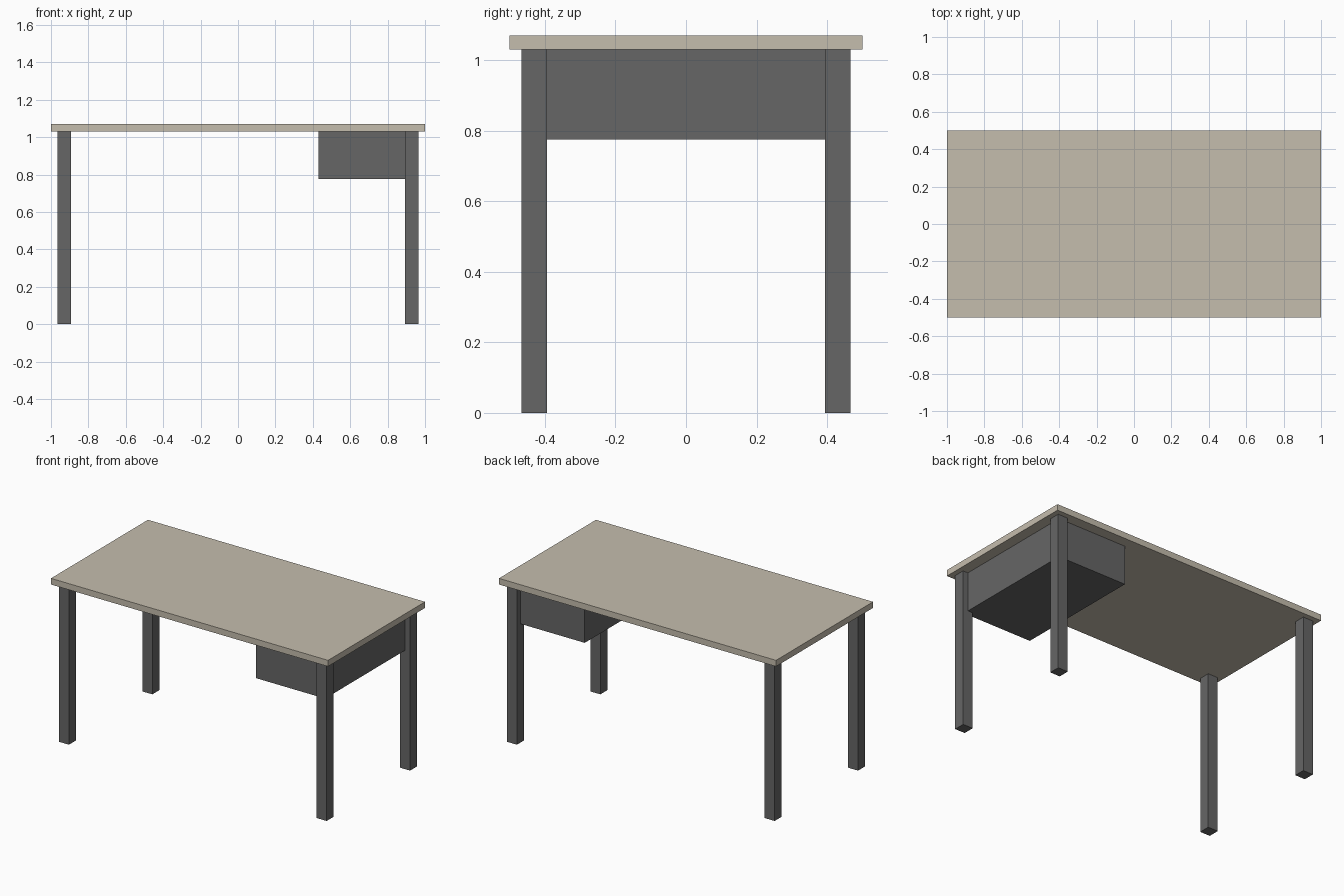
import bpy

cube = bpy.data.objects.get("Cube")
if cube:
    bpy.data.objects.remove(cube, do_unlink=True)


def make_material(name, rgb):
    mat = bpy.data.materials.new(name)
    mat.use_nodes = True
    color = (*rgb, 1.0)
    mat.diffuse_color = color
    mat.node_tree.nodes["Principled BSDF"].inputs["Base Color"].default_value = color
    return mat


def box(name, low, high, mat):
    """Axis-aligned box between two opposite corners."""
    bpy.ops.mesh.primitive_cube_add(size=1)
    obj = bpy.context.object
    obj.name = name
    obj.location = [(a + b) / 2 for a, b in zip(low, high)]
    obj.scale = [b - a for a, b in zip(low, high)]
    bpy.ops.object.transform_apply(location=False, rotation=False, scale=True)
    obj.data.materials.append(mat)
    return obj


beige = make_material("beige_laminate", (0.56, 0.51, 0.42))
grey = make_material("dark_grey_metal", (0.133, 0.133, 0.133))

TOP, UNDER = 1.07, 1.03      # table top surfaces
LEG_X, LEG_Y = 0.93, 0.43    # leg centres
HALF = 0.036                 # half the leg width

# Table top
box("table_top", (-1, -0.5, UNDER), (1, 0.5, TOP), beige)

# Four square legs
for side, sx in (("right", -1), ("left", 1)):
    for end, sy in (("front", -1), ("back", 1)):
        x, y = sx * LEG_X, sy * LEG_Y
        box(f"{end}_{side}_leg", (x - HALF, y - HALF, 0), (x + HALF, y + HALF, UNDER), grey)

# Drawer box hung between the left legs, reaching their centres
box("drawer_box", (0.43, -LEG_Y, 0.775), (LEG_X, LEG_Y, UNDER), grey)
